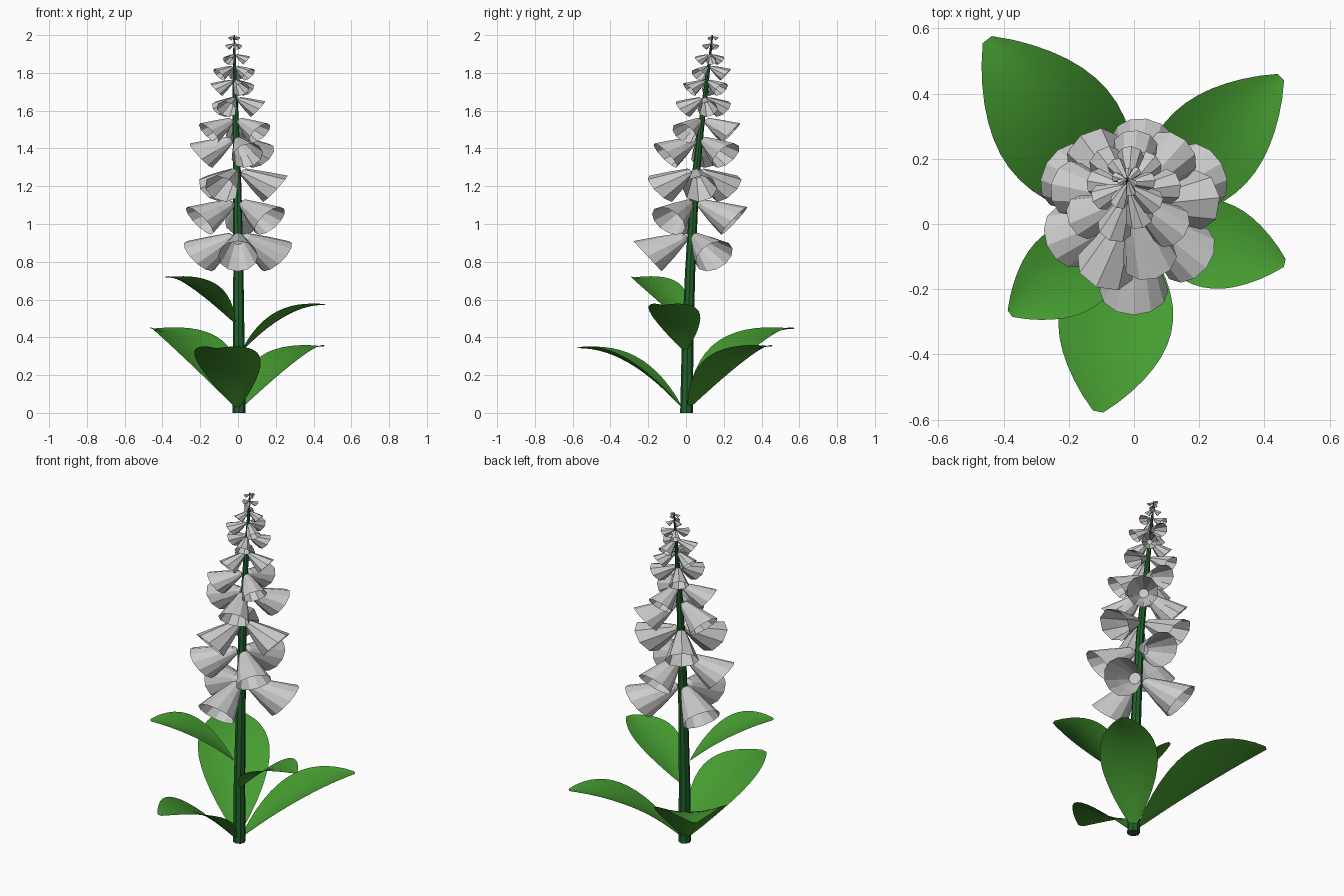
import bpy, math
from mathutils import Vector

if "Cube" in bpy.data.objects:
    bpy.data.objects.remove(bpy.data.objects["Cube"])


def material(name, rgb):
    m = bpy.data.materials.new(name)
    m.diffuse_color = (*rgb, 1)
    m.use_nodes = True
    m.node_tree.nodes["Principled BSDF"].inputs["Base Color"].default_value = m.diffuse_color
    return m


STEM = material("stem_green", (0.015, 0.12, 0.025))
LEAF = material("leaf_green", (0.06, 0.33, 0.03))


def add(name, verts, faces, mat=None, smooth=False):
    me = bpy.data.meshes.new(name)
    me.from_pydata([tuple(v) for v in verts], [], faces)
    ob = bpy.data.objects.new(name, me)
    bpy.context.collection.objects.link(ob)
    if mat:
        me.materials.append(mat)
    for p in me.polygons:
        p.use_smooth = smooth
    return ob


def bridge(rings, n):
    return [(a * n + i, a * n + (i + 1) % n, (a + 1) * n + (i + 1) % n, (a + 1) * n + i)
            for a in range(rings - 1) for i in range(n)]


# Leaning stem: x, y, z, radius
path = [(0.006, 0.003, 0, .034), (0.004, 0.008, .35, .031), (0.002, 0.022, .75, .027),
        (-.004, .046, 1.2, .022), (-.011, .078, 1.5, .017), (-.017, .11, 1.75, .011),
        (-.02, .14, 2.0, .004)]


def stem_at(z):
    for a, b in zip(path, path[1:]):
        if z <= b[2]:
            t = (z - a[2]) / (b[2] - a[2])
            return Vector((a[0] + (b[0] - a[0]) * t, a[1] + (b[1] - a[1]) * t, z))
    return Vector(path[-1][:3])


N = 8
verts = [(x + r * math.cos(2 * math.pi * i / N), y + r * math.sin(2 * math.pi * i / N), z)
         for x, y, z, r in path for i in range(N)]
faces = bridge(len(path), N)
faces += [tuple(reversed(range(N))), tuple(range(len(verts) - N, len(verts)))]
add("stem", verts, faces, STEM)


# Arching, slightly cupped leaves
def leaf(name, tip, base_z, width):
    tip = Vector(tip)
    out = Vector((tip.x, tip.y, 0))
    length = out.length
    out.normalize()
    side = Vector((-out.y, out.x, 0))
    L, W = 14, 6
    verts, faces = [], []
    for a in range(L + 1):
        t = a / L
        s = 0.015 + 0.965 * t
        half = width / 2 * math.sin(math.pi * s ** 0.95) ** 0.85
        z = base_z + (tip.z - base_z) * (1 - (1 - t) ** 2)
        for b in range(W + 1):
            u = 2 * b / W - 1
            p = out * (0.025 + (length - 0.025) * t) + side * half * u
            p.z = z + 0.25 * half * u * u * (1 - 0.4 * t)
            verts.append(p)
    for a in range(L):
        for b in range(W):
            i = a * (W + 1) + b
            faces.append((i, i + W + 1, i + W + 2, i + 1))
    add(name, verts, faces, LEAF, True)


leaf("leaf_back_left", (-.45, .565, .445), .04, .385)
leaf("leaf_back_right", (.45, .45, .352), .03, .31)
leaf("leaf_front", (-.11, -.575, .343), .03, .35)
leaf("leaf_right", (.462, -.12, .572), .33, .27)
leaf("leaf_left", (-.38, -.275, .717), .48, .27)


# Bell flowers: rings given as radial, height, radial half, height half, side half
BELL = [(.025, .005, .004, .014, .016), (.045, .002, .008, .030, .032),
        (.130, -.040, .040, .054, .067), (.2275, -.0875, .0725, .0775, .102)]


def bell(name, origin, angle, scale, n):
    out = Vector((math.cos(angle), math.sin(angle), 0))
    side = Vector((-out.y, out.x, 0))
    verts = []
    for r, h, dr, dh, ds in BELL:
        for i in range(n):
            c, s = math.cos(2 * math.pi * i / n), math.sin(2 * math.pi * i / n)
            p = origin + scale * (out * (r + dr * c) + side * ds * s)
            p.z += scale * (h + dh * c)
            verts.append(p)
    faces = bridge(len(BELL), n) + [tuple(reversed(range(n)))]
    faces.append(tuple(range(n, 2 * n)))  # throat disc
    add(name, verts, faces)


# Whorls of three: neck height, outer reach, turn in degrees, sides
whorls = [(.92, .31, 30, 12), (1.10, .285, 82, 12), (1.265, .27, 6, 8), (1.435, .25, 48, 10),
          (1.54, .205, 84, 10), (1.655, .16, 8, 8), (1.75, .13, 50, 8), (1.825, .12, 85, 8),
          (1.89, .085, 5, 7), (1.95, .05, 45, 6), (1.99, .034, 85, 6)]
for k, (z, reach, turn, n) in enumerate(whorls):
    for j in range(3):
        bell(f"bell_{k + 1}_{j + 1}", stem_at(z), math.radians(turn + 120 * j), reach / .30, n)
